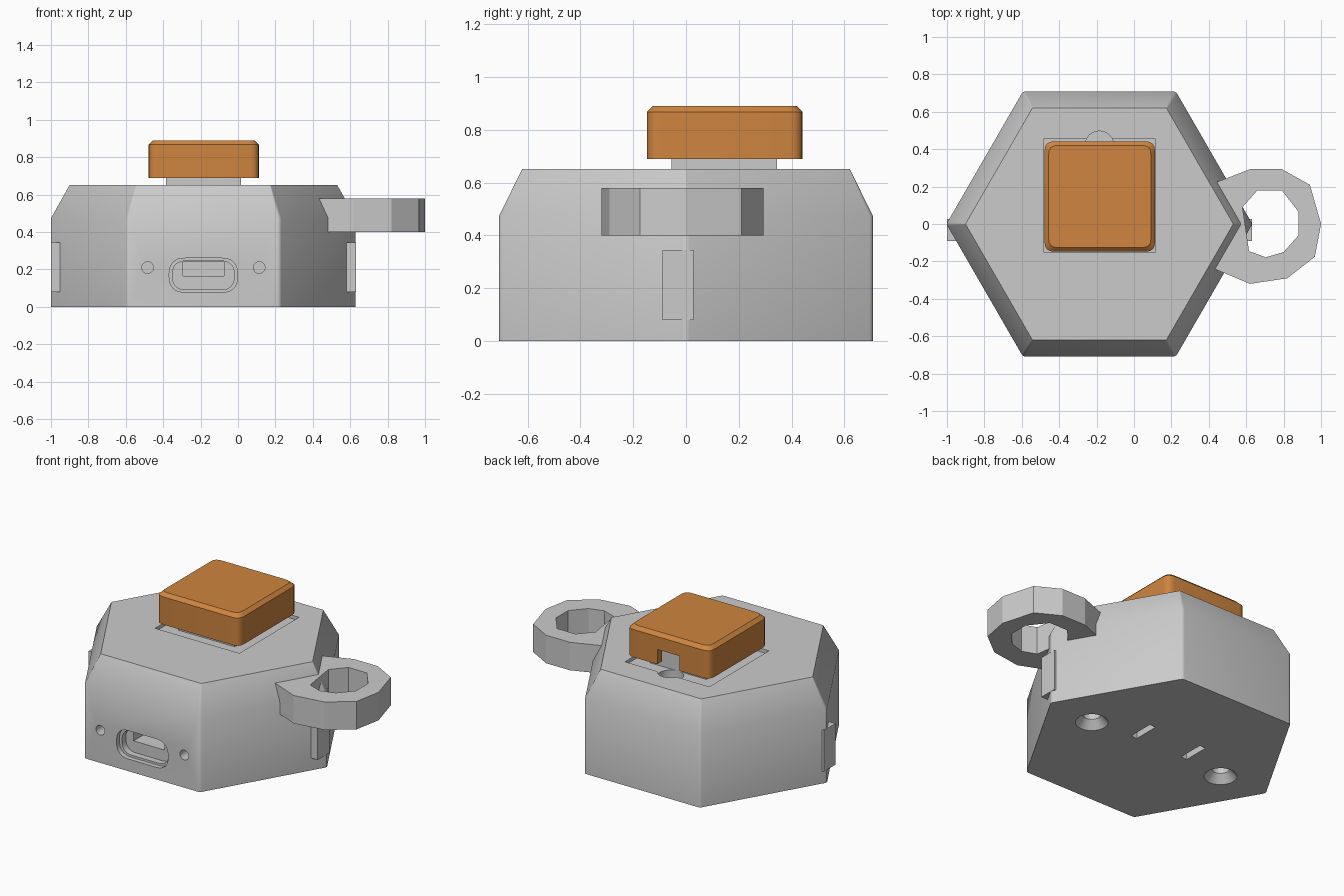
import bpy, bmesh, math
from mathutils import Vector

if "Cube" in bpy.data.objects:
    bpy.data.objects.remove(bpy.data.objects["Cube"])

CX = -0.185  # body centre on x


def material(name, rgb):
    m = bpy.data.materials.new(name)
    m.diffuse_color = (*rgb, 1)
    m.use_nodes = True
    m.node_tree.nodes["Principled BSDF"].inputs["Base Color"].default_value = m.diffuse_color
    return m


GRAY = material("light_gray", (0.60, 0.60, 0.60))
ORANGE = material("orange", (0.62, 0.235, 0.05))


def rounded(pts, d, n=4):
    """Round every corner of a polygon, starting d before each corner."""
    out = []
    for i, p in enumerate(pts):
        p, a, b = Vector(p), Vector(pts[i - 1]), Vector(pts[(i + 1) % len(pts)])
        s, e = p + (a - p).normalized() * d, p + (b - p).normalized() * d
        for k in range(n + 1):
            t = k / n
            out.append(s * (1 - t) ** 2 + p * 2 * t * (1 - t) + e * t * t)
    return out


def rect(x0, x1, y0, y1):
    return [(x0, y0), (x1, y0), (x1, y1), (x0, y1)]


def circle(x, y, r, n=24):
    return [(x + r * math.cos(2 * math.pi * k / n), y + r * math.sin(2 * math.pi * k / n))
            for k in range(n)]


def hexagon(r):
    return circle(CX, 0, r, 6)


def loft(name, sections, mat, facing_front=False):
    """Skin a closed solid through (outline, height) sections."""
    bm = bmesh.new()
    rings = []
    for pts, h in sections:
        rings.append([bm.verts.new((p[0], h, p[1]) if facing_front else (p[0], p[1], h))
                      for p in pts])
    n = len(rings[0])
    for lo, hi in zip(rings, rings[1:]):
        for k in range(n):
            bm.faces.new((lo[k], lo[(k + 1) % n], hi[(k + 1) % n], hi[k]))
    bm.faces.new(rings[0][::-1])
    bm.faces.new(rings[-1])
    bmesh.ops.recalc_face_normals(bm, faces=bm.faces)
    me = bpy.data.meshes.new(name)
    bm.to_mesh(me)
    bm.free()
    me.materials.append(mat)
    ob = bpy.data.objects.new(name, me)
    bpy.context.collection.objects.link(ob)
    return ob


def select(ob):
    bpy.ops.object.select_all(action='DESELECT')
    ob.select_set(True)
    bpy.context.view_layer.objects.active = ob


def cut(ob, sections, facing_front=False):
    """Subtract a lofted solid from an object."""
    tool = loft("cutter", sections, ob.data.materials[0], facing_front)
    mod = ob.modifiers.new("cut", 'BOOLEAN')
    mod.operation, mod.solver, mod.object = 'DIFFERENCE', 'EXACT', tool
    select(ob)
    bpy.ops.object.modifier_apply(modifier=mod.name)
    bpy.data.objects.remove(tool)


def smooth(ob, degrees=30):
    select(ob)
    bpy.ops.object.shade_smooth_by_angle(angle=math.radians(degrees))


# Hexagonal body with a sloped shoulder
body = loft("body", [(rounded(hexagon(0.818), 0.015, 3), 0.0),
                     (rounded(hexagon(0.818), 0.015, 3), 0.475),
                     (rounded(hexagon(0.716), 0.003, 3), 0.652)], GRAY)

# Square button recess and round wire hole behind it
cut(body, [(rect(-0.485, 0.115, -0.15, 0.455), 0.63), (rect(-0.485, 0.115, -0.15, 0.455), 0.8)])
cut(body, [(circle(CX, 0.42, 0.077), 0.58), (circle(CX, 0.42, 0.077), 0.8)])

# Port: stepped rounded slot, then a deep rectangular opening
FRONT = -0.7085
for x0, x1, z0, z1, d in ((-0.368, -0.002, 0.078, 0.26, 0.03), (-0.35, -0.02, 0.092, 0.245, 0.07)):
    slot = rounded(rect(x0, x1, z0, z1), (z1 - z0) * 0.47, 8)
    cut(body, [(slot, -0.9), (slot, FRONT + d)], True)
hole = rect(-0.295, -0.075, 0.165, 0.24)
cut(body, [(hole, -0.9), (hole, FRONT + 0.25)], True)

# Screw holes beside the port, countersunk holes and strap slots underneath
for s in (-1, 1):
    pin = circle(CX + s * 0.298, 0.21, 0.031)
    cut(body, [(pin, -0.9), (pin, FRONT + 0.12)], True)
    x = CX + s * 0.49
    cut(body, [(circle(x, -0.02, 0.105), -0.01), (circle(x, -0.02, 0.052), 0.05),
               (circle(x, -0.02, 0.052), 0.16)])
    x = CX + s * 0.19
    groove = rect(x - 0.022, x + 0.022, 0.005, 0.175)
    cut(body, [(groove, -0.1), (groove, 0.06)])
smooth(body)

# Side clips at the two end corners
for name, x0, x1 in (("left_clip", -1.0, -0.95), ("right_clip", 0.58, 0.63)):
    clip = rect(x0, x1, -0.09, 0.028)
    loft(name, [(clip, 0.08), (clip, 0.345)], GRAY)

# Faceted hanging ring
outer = [(0.38, -0.18), (0.43, -0.24), (0.62, -0.32), (0.82, -0.29), (0.967, -0.175),
         (1.0, 0.0), (0.94, 0.21), (0.79, 0.293), (0.62, 0.293), (0.445, 0.225), (0.38, 0.18)]
inner = [(0.615, -0.145), (0.705, -0.178), (0.80, -0.15), (0.88, -0.06), (0.88, 0.065),
         (0.79, 0.18), (0.66, 0.18), (0.58, 0.09)]
ring = loft("hanging_ring", [(outer, 0.40), (outer, 0.58)], GRAY)
cut(ring, [(inner, 0.3), (inner, 0.7)])

# Hollow button cap with a chamfered rim and a notch at the back
button = loft("button_cap", [(rounded(rect(-0.478, 0.112, -0.148, 0.442), 0.05), 0.69),
                             (rounded(rect(-0.478, 0.112, -0.148, 0.442), 0.05), 0.868),
                             (rounded(rect(-0.456, 0.09, -0.126, 0.42), 0.045), 0.89)], ORANGE)
pocket = rect(-0.43, 0.064, -0.1, 0.394)
cut(button, [(pocket, 0.6), (pocket, 0.82)])
notch = rect(CX - 0.08, CX + 0.08, 0.3, 0.6)
cut(button, [(notch, 0.6), (notch, 0.785)])
smooth(button)

# Switch block under the button
block = rect(-0.385, 0.015, -0.055, 0.345)
loft("switch_block", [(block, 0.61), (block, 0.80)], GRAY)
